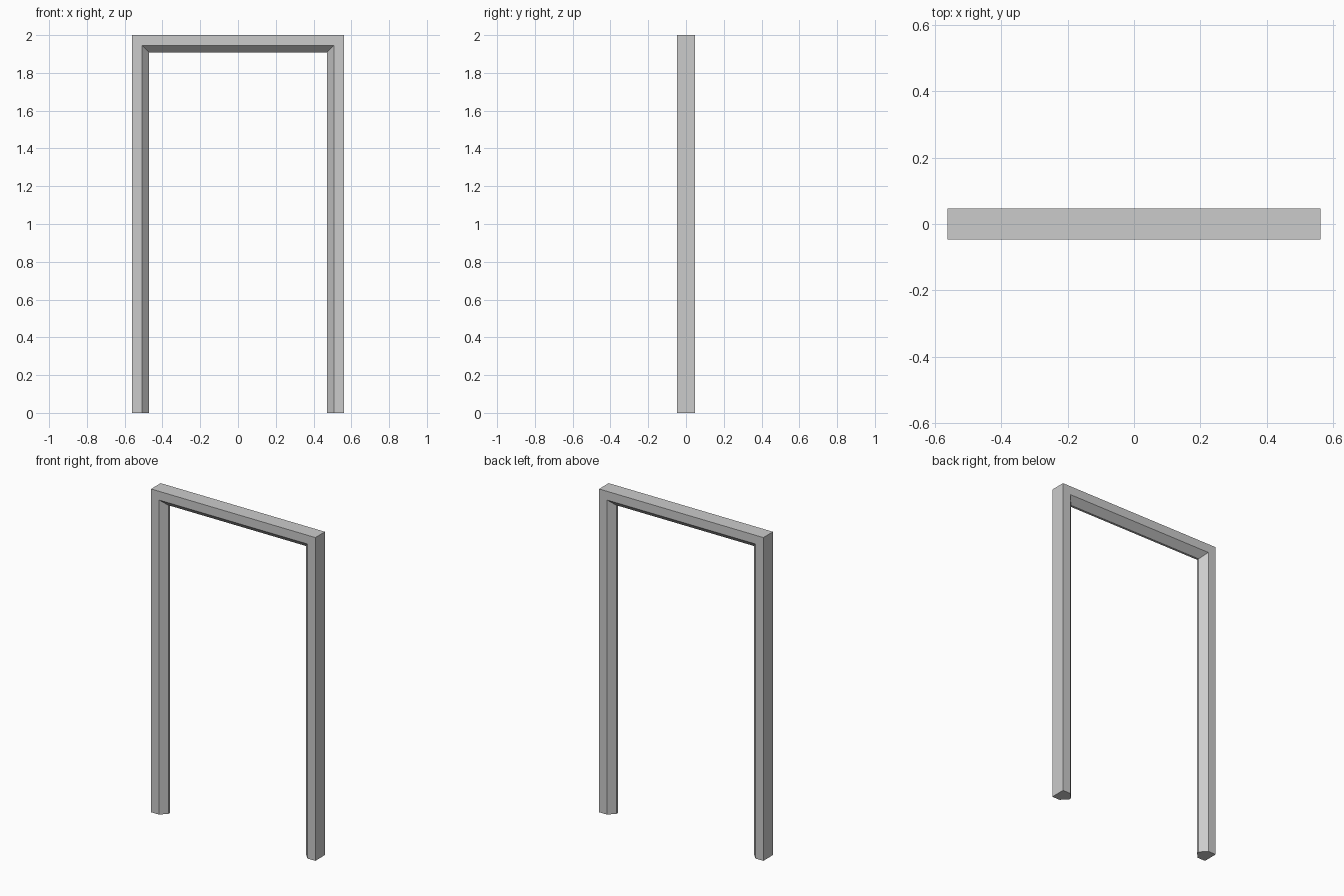
import bpy
import bmesh

if "Cube" in bpy.data.objects:
    bpy.data.objects.remove(bpy.data.objects["Cube"])

HALF_W, HEIGHT, HALF_D = 0.562, 2.0, 0.047

# Cross-section of the frame: (inset from the outer edge, y)
profile = [(0, -HALF_D), (0.054, -HALF_D), (0.092, -0.007),
           (0.092, 0.007), (0.054, HALF_D), (0, HALF_D)]

# Path up one jamb, across the head and down the other: (side, at_top)
path = [(-1, 0), (-1, 1), (1, 1), (1, 0)]

# Sweep the profile with mitred corners
bm = bmesh.new()
rings = [[bm.verts.new((side * (HALF_W - d), y, (HEIGHT - d) * top))
          for d, y in profile] for side, top in path]
n = len(profile)
for a, b in zip(rings, rings[1:]):
    for i in range(n):
        j = (i + 1) % n
        bm.faces.new((a[i], a[j], b[j], b[i]))

# Close the feet of both jambs
bm.faces.new(rings[0])
bm.faces.new(rings[-1])
bmesh.ops.recalc_face_normals(bm, faces=bm.faces)

mesh = bpy.data.meshes.new("door_frame")
bm.to_mesh(mesh)
bm.free()
frame = bpy.data.objects.new("door_frame", mesh)
bpy.context.collection.objects.link(frame)
